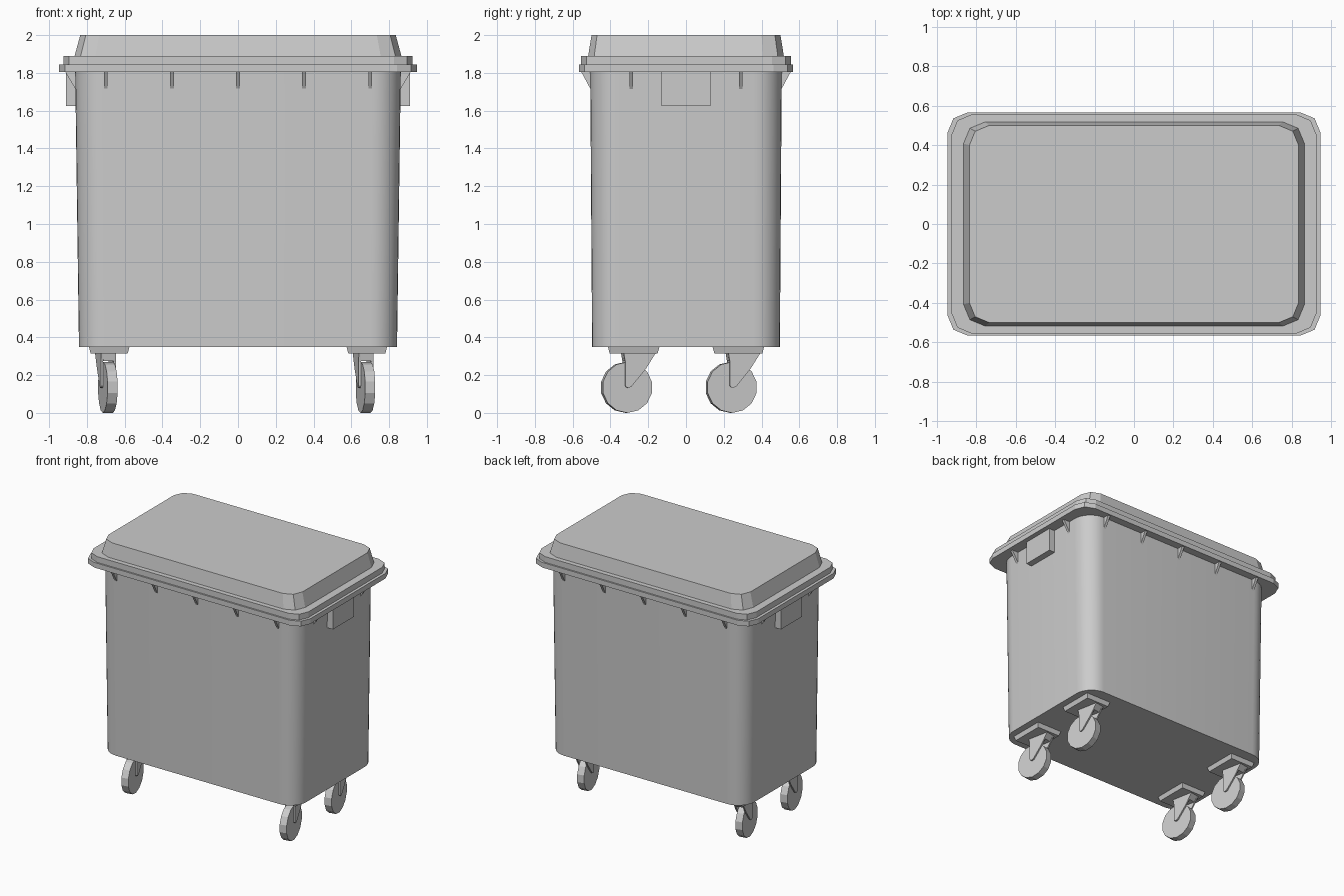
import bpy, bmesh, math
from mathutils import Matrix, Vector

if "Cube" in bpy.data.objects:
    bpy.data.objects.remove(bpy.data.objects["Cube"])


def finish(name, bm, smooth=False):
    bmesh.ops.recalc_face_normals(bm, faces=bm.faces)
    me = bpy.data.meshes.new(name)
    bm.to_mesh(me)
    bm.free()
    ob = bpy.data.objects.new(name, me)
    bpy.context.collection.objects.link(ob)
    if smooth:
        bpy.ops.object.select_all(action='DESELECT')
        ob.select_set(True)
        bpy.context.view_layer.objects.active = ob
        bpy.ops.object.shade_smooth_by_angle(angle=math.radians(35))
    return ob


def rounded_loft(name, sections, segs, centre=(0, 0), smooth=False):
    """Stack rounded rectangles given as (half_x, half_y, radius, z)."""
    bm = bmesh.new()
    rings = []
    for hx, hy, r, z in sections:
        ring = []
        for q, (sx, sy) in enumerate(((1, 1), (-1, 1), (-1, -1), (1, -1))):
            for i in range(segs + 1):
                a = math.pi / 2 * (q + i / segs)
                ring.append(bm.verts.new((centre[0] + sx * (hx - r) + r * math.cos(a),
                                          centre[1] + sy * (hy - r) + r * math.sin(a), z)))
        rings.append(ring)
    n = len(rings[0])
    for a, b in zip(rings, rings[1:]):
        for i in range(n):
            j = (i + 1) % n
            bm.faces.new((a[i], a[j], b[j], b[i]))
    bm.faces.new(rings[0])
    bm.faces.new(rings[-1])
    return finish(name, bm, smooth)


def box(name, lo, hi, taper=0.0):
    """Box from lo to hi, with the bottom pulled in by taper."""
    bm = bmesh.new()
    bmesh.ops.create_cube(bm, size=1)
    lo, hi = Vector(lo), Vector(hi)
    for v in bm.verts:
        t = taper if v.co.z < 0 else 0
        s = [math.copysign(1, c) for c in v.co]
        v.co = [(l + h) / 2 + c * (h - l) for c, l, h in zip(v.co, lo, hi)]
        v.co.x -= s[0] * t
        v.co.y -= s[1] * t
    return finish(name, bm)


def prism(name, profile, x0, x1, matrix):
    """Extrude a (y, z) profile from x0 to x1, then place it."""
    bm = bmesh.new()
    f = bm.faces.new([bm.verts.new((x0, y, z)) for y, z in profile])
    ext = bmesh.ops.extrude_face_region(bm, geom=[f])['geom']
    bmesh.ops.translate(bm, vec=(x1 - x0, 0, 0),
                        verts=[g for g in ext if isinstance(g, bmesh.types.BMVert)])
    bm.transform(matrix)
    return finish(name, bm)


# Tub, rim and lid
rounded_loft("tub", [(0.842, 0.497, 0.14, 0.35), (0.862, 0.507, 0.15, 1.81)], 8, smooth=True)
rounded_loft("tub_rim", [(0.947, 0.567, 0.105, 1.805), (0.947, 0.567, 0.105, 1.845)], 2)
rounded_loft("lid_rim", [(0.925, 0.555, 0.10, 1.845), (0.925, 0.555, 0.10, 1.89)], 2)
rounded_loft("lid", [(0.865, 0.518, 0.11, 1.89), (0.835, 0.50, 0.10, 2.0)], 2)

# Side lifting blocks
for s, side in ((1, "right"), (-1, "left")):
    xs = sorted((s * 0.84, s * 0.91))
    box(f"lift_block_{side}", (xs[0], -0.13, 1.625), (xs[1], 0.13, 1.806))

# Triangular ribs under the rim: (profile runs outward from the wall)
rib = lambda wall, out: [(wall - 0.02, 1.806), (out, 1.806), (wall, 1.71), (wall - 0.02, 1.71)]
for k in range(4):
    turn = Matrix.Rotation(k * math.pi / 2, 4, 'Z')
    long_side = k % 2 == 0
    profile = rib(0.503, 0.555) if long_side else rib(0.858, 0.915)
    for p in ((-0.7, -0.35, 0, 0.35, 0.7) if long_side else (-0.29, 0.29)):
        prism("rim_rib", profile, p - 0.01, p + 0.01, turn)

# Casters: all trail the same way, swivelled slightly
fork_side = [(-0.022, 0.317), (-0.014, 0.27), (-0.014, 0.145), (-0.008, 0.136), (0.004, 0.132),
             (0.02, 0.14), (0.098, 0.235), (0.15, 0.317)]
fork_top = [(-0.022, 0.317), (-0.016, 0.275), (0.12, 0.275), (0.15, 0.317)]
for sx in (-1, 1):
    for sy in (-1, 1):
        x, y = sx * 0.682, sy * 0.277
        box("caster_plate", (x - 0.108, y - 0.137, 0.315), (x + 0.108, y + 0.137, 0.352), 0.01)
        place = Matrix.Translation((x - 0.007, y - 0.038, 0)) @ Matrix.Rotation(math.radians(11), 4, 'Z')
        wheel = [(0.135 * math.sin(2 * math.pi * i / 14),
                  0.135 - 0.135 * math.cos(2 * math.pi * i / 14)) for i in range(14)]
        prism("caster_wheel", wheel, -0.027, 0.027, place)
        prism("caster_fork_left", fork_side, -0.04, -0.028, place)
        prism("caster_fork_right", fork_side, 0.028, 0.04, place)
        prism("caster_fork_bridge", fork_top, -0.028, 0.028, place)
